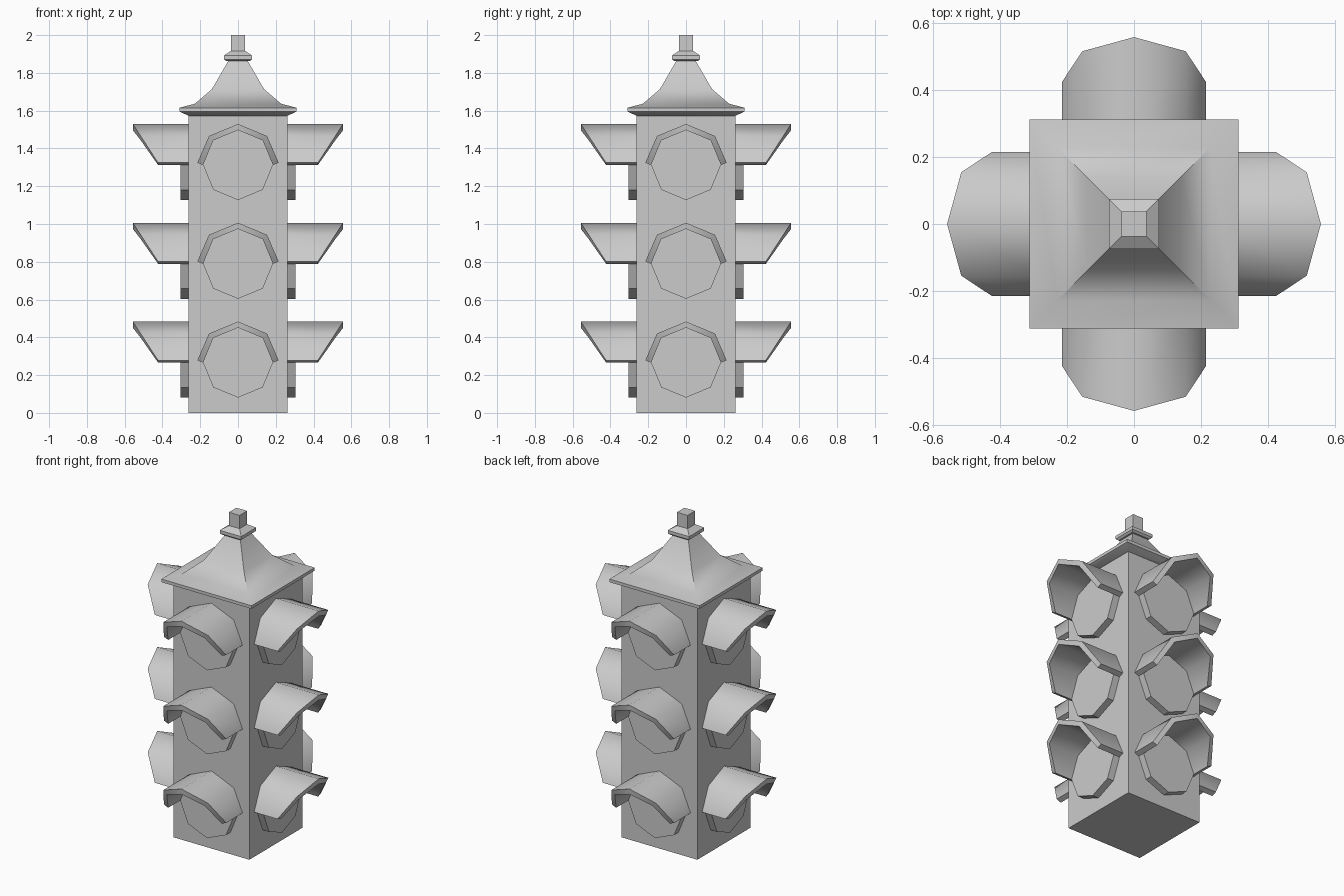
import bpy, bmesh
from math import pi, sin, cos, radians
from mathutils import Matrix

cube = bpy.data.objects.get("Cube")
if cube:
    bpy.data.objects.remove(cube, do_unlink=True)

grey = bpy.data.materials.new("light_grey")
grey.use_nodes = True
grey.diffuse_color = (0.6, 0.6, 0.6, 1)
grey.node_tree.nodes["Principled BSDF"].inputs["Base Color"].default_value = grey.diffuse_color

BODY = 0.262          # half width of the housing
LENS_R = 0.185
HOOD_T = 0.0325       # hood thickness at its corners
LEVELS = {"lower": 0.266, "middle": 0.789, "upper": 1.312}
SIDES = ("front", "left", "back", "right")


def loft(name, rings, angle=None, turn=0.0):
    """Skin a list of equal closed rings, cap both ends and turn about z."""
    bm = bmesh.new()
    loops = [[bm.verts.new(p) for p in ring] for ring in rings]
    n = len(loops[0])
    for a, b in zip(loops, loops[1:]):
        for i in range(n):
            j = (i + 1) % n
            bm.faces.new((a[i], a[j], b[j], b[i]))
    bm.faces.new(loops[0])
    bm.faces.new(loops[-1])
    bmesh.ops.recalc_face_normals(bm, faces=bm.faces)
    bm.transform(Matrix.Rotation(turn, 4, "Z"))
    mesh = bpy.data.meshes.new(name)
    bm.to_mesh(mesh)
    bm.free()
    mesh.materials.append(grey)
    obj = bpy.data.objects.new(name, mesh)
    bpy.context.collection.objects.link(obj)
    if angle:
        bpy.ops.object.select_all(action="DESELECT")
        obj.select_set(True)
        bpy.context.view_layer.objects.active = obj
        bpy.ops.object.shade_smooth_by_angle(angle=radians(angle))
    return obj


def square(h, z):
    return [(-h, -h, z), (h, -h, z), (h, h, z), (-h, h, z)]


def lens(name, z, turn):
    def ring(y):
        return [(LENS_R * cos(k * pi / 4), y, z + LENS_R * sin(k * pi / 4)) for k in range(8)]
    loft(name, [ring(-BODY + 0.01), ring(-0.305)], turn=turn)


def hood(name, z, turn):
    # Each ring is a section across the shell: inner and outer, back and front
    rings = []
    for k, reach in enumerate((0.423, 0.515, 0.557, 0.515, 0.423)):
        a = k * pi / 4
        x, h = LENS_R * cos(a), LENS_R * sin(a)
        if k in (0, 4):   # ends are cut square to the first facet
            ox, oh = x + 0.03 * cos(a), h + 0.0125
        else:
            ox, oh = x + HOOD_T * cos(a), h + HOOD_T * sin(a)
        back = -BODY + 0.005
        rings.append([(x, back, z + h), (ox, back, z + oh),
                      (ox, -reach, z + oh), (x, -reach, z + h)])
    loft(name, rings, angle=50, turn=turn)


# Housing
loft("housing", [square(BODY, 0), square(BODY, 1.58)])

# Flared roof with eave
loft("roof", [square(h, z) for h, z in (
    (BODY, 1.573), (0.311, 1.596), (0.311, 1.615), (0.228, 1.637),
    (0.138, 1.714), (0.05, 1.866))], angle=30)

# Collar and stem on top of the roof
loft("roof_collar", [square(h, z) for h, z in (
    (0.062, 1.862), (0.074, 1.872), (0.074, 1.892), (0.037, 1.917))])
loft("roof_stem", [square(0.037, 1.9), square(0.037, 2.0)])

# Three lamps on each of the four sides
for s, side in enumerate(SIDES):
    for level, z in LEVELS.items():
        lens(f"{side}_{level}_lens", z, s * pi / 2)
        hood(f"{side}_{level}_hood", z, s * pi / 2)
